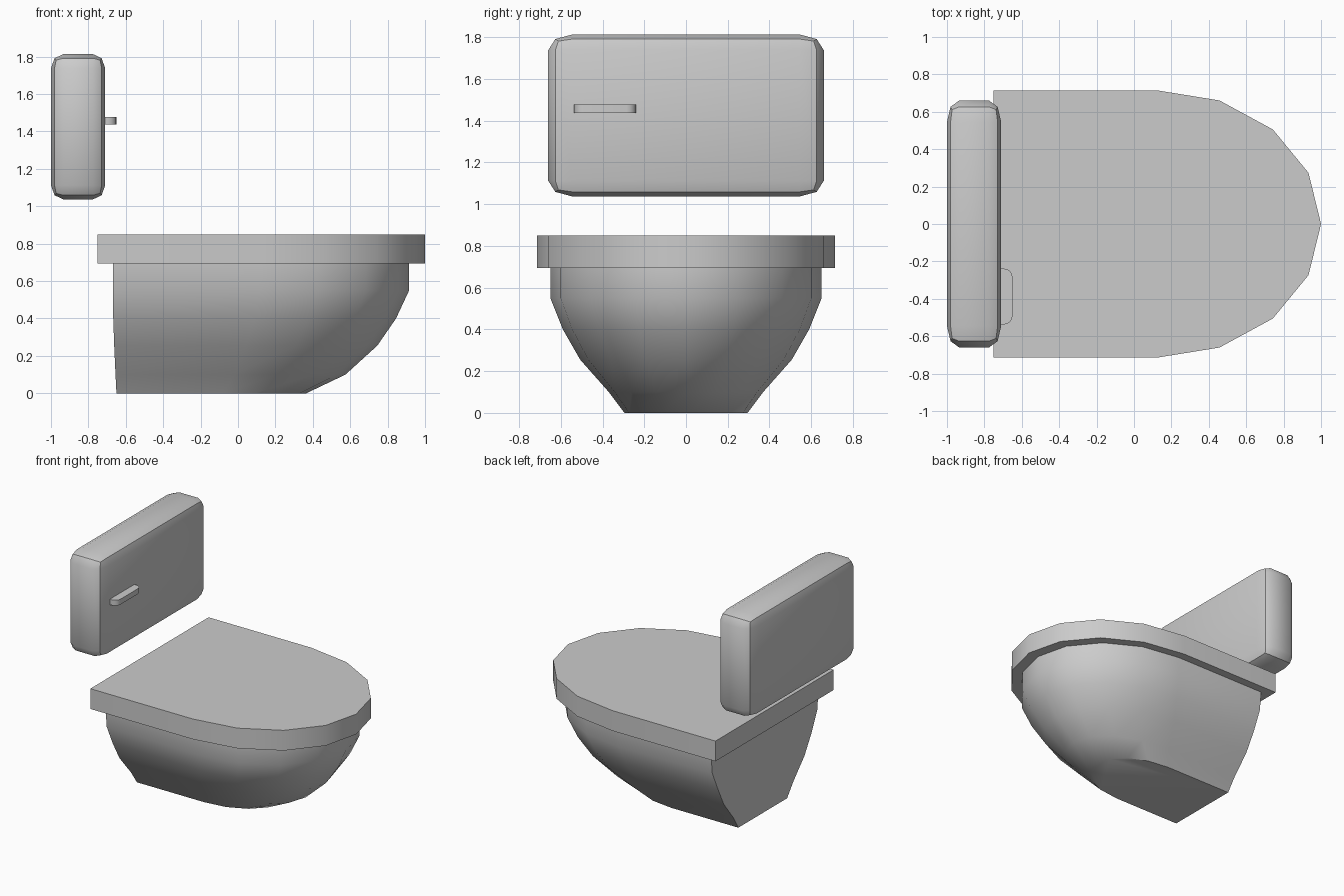
import bpy, bmesh
from math import sin, cos, pi, radians

if "Cube" in bpy.data.objects:
    bpy.data.objects.remove(bpy.data.objects["Cube"])


def finish(name, bm, angle=35):
    bmesh.ops.recalc_face_normals(bm, faces=bm.faces)
    mesh = bpy.data.meshes.new(name)
    bm.to_mesh(mesh)
    bm.free()
    obj = bpy.data.objects.new(name, mesh)
    bpy.context.collection.objects.link(obj)
    bpy.ops.object.select_all(action='DESELECT')
    bpy.context.view_layer.objects.active = obj
    obj.select_set(True)
    bpy.ops.object.shade_smooth_by_angle(angle=radians(angle))
    return obj


def d_ring(z, back, centre, front, half, back_half):
    """Straight back and sides with a half-ellipse nose."""
    arc = [(centre + (front - centre) * cos(i * pi / 8), half * sin(i * pi / 8), z)
           for i in range(-4, 5)]
    return [(back, -back_half, z)] + arc + [(back, back_half, z)]


def loft(name, rings, angle=35):
    bm = bmesh.new()
    loops = [[bm.verts.new(p) for p in r] for r in rings]
    n = len(loops[0])
    for a, b in zip(loops, loops[1:]):
        for i in range(n):
            j = (i + 1) % n
            bm.faces.new((a[i], a[j], b[j], b[i]))
    bm.faces.new(loops[0])
    bm.faces.new(loops[-1])
    return finish(name, bm, angle)


# Lid
loft("lid", [d_ring(z, -0.75, 0.12, 1.0, 0.715, 0.715) for z in (0.695, 0.85)])

# Bowl: z, back x, arc centre x, front x, half width, half width at back
loft("bowl", [d_ring(*r) for r in (
    (0.00, -0.65, -0.08, 0.365, 0.295, 0.295),
    (0.10, -0.655, -0.02, 0.575, 0.37, 0.36),
    (0.255, -0.662, 0.04, 0.745, 0.507, 0.488),
    (0.40, -0.667, 0.09, 0.845, 0.59, 0.565),
    (0.55, -0.667, 0.12, 0.915, 0.65, 0.635),
    (0.70, -0.667, 0.12, 0.915, 0.65, 0.65))], 40)

# Tank: bevelled cube whose rounding differs along each axis
bm = bmesh.new()
bmesh.ops.create_cube(bm, size=4)
bmesh.ops.bevel(bm, geom=bm.edges[:], offset=1, segments=2, profile=0.5,
                affect='EDGES')
mid, size, inset = (-0.855, 0, 1.425), (0.145, 0.66, 0.388), (0.065, 0.115, 0.075)
for v in bm.verts:
    for k in range(3):
        c = v.co[k]
        d = size[k] - inset[k] * (2 - abs(c))
        if abs(c) < 1:
            d = (size[k] - inset[k]) * abs(c)
        v.co[k] = mid[k] + (d if c > 0 else -d)
finish("tank", bm)

# Flush handle: flat bar with rounded outer corners
r = 0.045
outline = [(-0.72, -0.537)]
for y, start in ((-0.537 + r, -pi / 2), (-0.239 - r, 0)):
    outline += [(-0.65 - r + r * cos(start + i * pi / 8), y + r * sin(start + i * pi / 8))
                for i in range(5)]
outline.append((-0.72, -0.239))
loft("flush_handle", [[(x, y, z) for x, y in outline] for z in (1.436, 1.477)])
